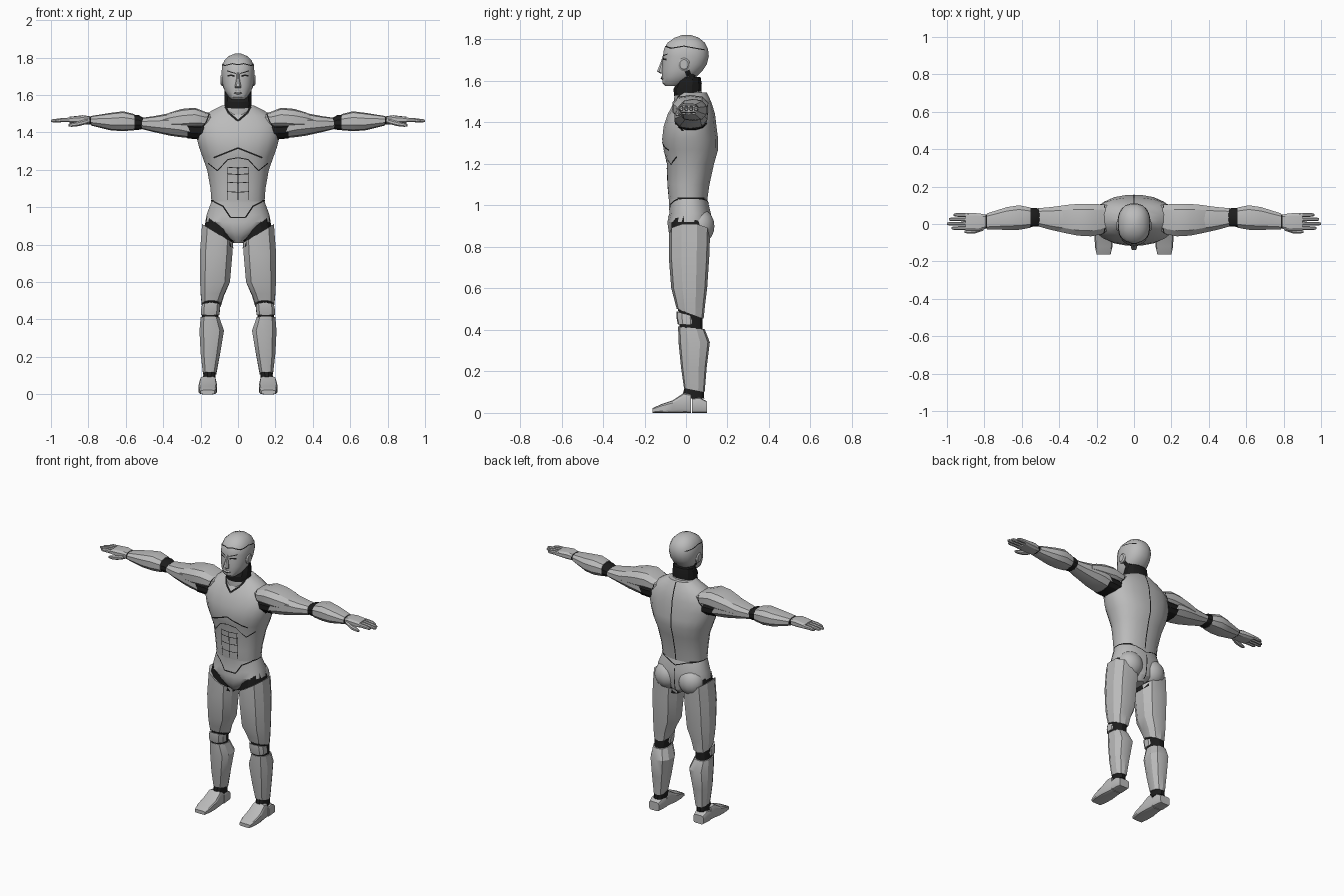
import bpy, bmesh, math
from mathutils import Vector
from mathutils.bvhtree import BVHTree


def material(name, v):
    m = bpy.data.materials.new(name)
    m.diffuse_color = (v, v, v, 1)
    return m


GREY, BLACK = material("armour grey", 0.5), material("joint black", 0.012)
ALL_V, ALL_F = [], []          # collected surface, used to lay seams on it


def make(name, verts, faces, mat, mirror, angle=28):
    bm = bmesh.new()
    vs = [bm.verts.new(v) for v in verts]
    for f in faces:
        bm.faces.new([vs[i] for i in f])
    if angle:
        bmesh.ops.recalc_face_normals(bm, faces=bm.faces)
    me = bpy.data.meshes.new(name)
    bm.to_mesh(me)
    bm.free()
    me.materials.append(mat)
    if angle:
        me.shade_smooth()
        me.set_sharp_from_angle(angle=math.radians(angle))
    ob = bpy.data.objects.new(name, me)
    bpy.context.collection.objects.link(ob)
    if mirror:
        ob.modifiers.new("mirror", 'MIRROR').use_mirror_merge = False
    return ob


def loft(name, axis, rings, mat=GREY, n=12, e=2.3, mirror=True):
    """Rings are (t, a0, a1, b0, b1, slope_a, slope_b) along an axis."""
    verts, faces = [], []
    for r in rings:
        t, a0, a1, b0, b1, sa, sb = tuple(r) + (0,) * (7 - len(r))
        for i in range(n):
            w = 2 * math.pi * (i + 0.5) / n
            c, s = math.cos(w), math.sin(w)
            k = math.cos(math.pi / n)
            c = math.copysign(min(1, abs(c) / k) ** (2 / e), c)
            s = math.copysign(min(1, abs(s) / k) ** (2 / e), s)
            a = (a0 + a1) / 2 + c * (a1 - a0) / 2
            b = (b0 + b1) / 2 + s * (b1 - b0) / 2
            u = t + sa * c + sb * s
            verts.append({'x': (u, a, b), 'y': (a, u, b), 'z': (a, b, u)}[axis])
    for j in range(len(rings) - 1):
        for i in range(n):
            k = (i + 1) % n
            faces.append((j * n + i, j * n + k, j * n + n + k, j * n + n + i))
    last = (len(rings) - 1) * n
    faces += [tuple(range(n)), tuple(range(last, last + n))]
    base = len(ALL_V)
    ALL_V.extend(Vector(v) for v in verts)
    ALL_F.extend(tuple(base + i for i in f) for f in faces)
    return make(name, verts, faces, mat, mirror)


def core(name, rings, mat=GREY, n=20, e=2.3):
    """Body part on the centre line: rings are (z, half width, front, back)."""
    return loft(name, 'z', [(r[0], -r[1], r[1], r[2], r[3]) + tuple(r[4:])
                            for r in rings], mat, n, e, False)


def seam(name, points, view='front', w=0.005, mat=BLACK):
    """Thin ribbon laid on the body along a polyline seen from one side."""
    start, d = {'front': (lambda u, v: (u, -1, v), Vector((0, 1, 0))),
                'back': (lambda u, v: (u, 1, v), Vector((0, -1, 0))),
                'side': (lambda u, v: (2, u, v), Vector((-1, 0, 0)))}[view]
    verts, faces = [], []
    for p, q in zip(points, points[1:]):
        p, q = Vector(p), Vector(q)
        steps = max(2, int((q - p).length / 0.008))
        side = Vector((-(q - p).y, (q - p).x)).normalized() * w / 2
        prev = None
        for i in range(steps + 1):
            m = p.lerp(q, i / steps)
            hits = [TREE.ray_cast(Vector(start(*(m + o))), d)[0] for o in (side, -side)]
            if None in hits:
                prev = None
                continue
            verts += [h - d * 0.002 for h in hits]
            k = len(verts) - 2
            if prev is not None:
                faces.append((prev, prev + 1, k + 1, k))
            prev = k
    make(name, verts, faces, mat, True, 0)


# Torso, pelvis and neck
core("torso", [(1.03, .142, -.083, .103), (1.1, .147, -.09, .113), (1.2, .165, -.092, .135),
               (1.27, .19, -.108, .155), (1.32, .208, -.115, .155), (1.38, .223, -.108, .147),
               (1.44, .22, -.088, .14), (1.49, .18, -.062, .125), (1.52, .135, -.04, .112),
               (1.545, .085, -.03, .1)])
core("pelvis", [(.81, .03, -.045, .08), (.84, .07, -.07, .11), (.87, .115, -.083, .115),
                (.92, .175, -.09, .12), (.96, .168, -.08, .12), (1.03, .142, -.083, .103)])
loft("buttock", 'z', [(.9 + .085 * math.sin(a), .085 - .082 * math.cos(a), .085 + .082 * math.cos(a),
                       .065 - .072 * math.cos(a), .065 + .072 * math.cos(a))
                      for a in [math.radians(-85 + 17 * i) for i in range(11)]], n=16, e=2)
core("neck", [(1.44, .075, -.05, .09), (1.5, .07, -.058, .085), (1.555, .068, -.055, .072, 0, .012)], n=12)
core("neck_joint", [(1.54, .071, -.058, .075, 0, .012), (1.575, .073, -.06, .076, 0, .012),
                    (1.62, .07, -.03, .07)], BLACK, n=12)

# Head with nose and ear caps
core("head", [(1.575, .032, -.1, -.03), (1.59, .05, -.113, .0), (1.62, .07, -.115, .05),
              (1.65, .08, -.116, .08), (1.68, .085, -.113, .1), (1.72, .088, -.111, .11),
              (1.755, .085, -.106, .106), (1.785, .073, -.088, .09), (1.808, .05, -.055, .062),
              (1.821, .018, -.02, .025)])
core("nose", [(1.637, .016, -.125, -.1), (1.646, .017, -.14, -.1), (1.69, .008, -.122, -.1),
              (1.72, .007, -.112, -.1)], n=8)
core("lips", [(1.604, .012, -.115, -.1), (1.612, .024, -.121, -.1), (1.622, .014, -.119, -.1)], n=8)
loft("ear_cap", 'x', [(.07, -.038, .018, 1.648, 1.712), (.086, -.038, .018, 1.648, 1.712),
                      (.093, -.03, .01, 1.657, 1.703)], n=16, e=2)

# Shoulder, arm and hand
loft("shoulder_joint", 'x', [(.17, -.05, .1, 1.36, 1.46), (.27, -.054, .1, 1.368, 1.46)], BLACK)
loft("shoulder_pad", 'x', [(.14, -.035, .1, 1.44, 1.5), (.175, -.055, .105, 1.42, 1.51),
                           (.23, -.066, .108, 1.415, 1.532), (.3, -.062, .107, 1.41, 1.526),
                           (.36, -.05, .102, 1.415, 1.508), (.41, -.035, .095, 1.42, 1.486)], n=10)
loft("upper_arm", 'x', [(.265, -.055, .1, 1.368, 1.48, 0, .025), (.31, -.056, .103, 1.375, 1.5),
                        (.36, -.05, .1, 1.382, 1.504), (.45, -.03, .09, 1.402, 1.487),
                        (.515, -.012, .084, 1.418, 1.478)], n=10)
loft("elbow_joint", 'x', [(.505, -.012, .082, 1.42, 1.478), (.53, -.014, .086, 1.414, 1.492),
                          (.565, -.016, .085, 1.414, 1.494)], BLACK)
loft("forearm", 'x', [(.553, -.02, .088, 1.412, 1.498), (.615, -.031, .1, 1.407, 1.513),
                      (.68, -.031, .09, 1.411, 1.505), (.785, -.03, .057, 1.437, 1.488)], n=10)
loft("wrist_joint", 'x', [(.78, -.024, .052, 1.442, 1.484), (.797, -.024, .052, 1.444, 1.484)], BLACK)
loft("palm", 'x', [(.793, -.026, .05, 1.443, 1.487), (.83, -.036, .057, 1.444, 1.492),
                   (.9, -.034, .06, 1.449, 1.484)], n=10, e=3)
for i, tip in enumerate((.975, 1.0, .99, .965)):
    y = -.022 + i * .0235
    loft("finger", 'x', [(.885, y - .011, y + .011, 1.455, 1.48), (.94, y - .01, y + .01, 1.455, 1.477),
                         (tip - .01, y - .009, y + .009, 1.454, 1.471),
                         (tip, y - .005, y + .005, 1.457, 1.467)], n=8)
loft("thumb", 'x', [(.805, -.035, -.01, 1.446, 1.472), (.85, -.05, -.022, 1.434, 1.46),
                    (.89, -.051, -.03, 1.43, 1.451), (.907, -.047, -.036, 1.433, 1.444)], n=8)

# Leg
loft("hip_joint", 'z', [(.83, .025, .185, -.07, .105, .05), (.9, .03, .165, -.07, .1, .05)], BLACK)
loft("thigh", 'z', [(.86, .028, .192, -.082, .116, .05), (.75, .03, .204, -.083, .112),
                    (.6, .043, .203, -.071, .102), (.53, .075, .199, -.055, .092, 0, -.01),
                    (.478, .092, .193, -.045, .085, 0, -.024)], n=10)
loft("knee_joint", 'z', [(.5, .098, .187, -.038, .08), (.44, .104, .192, -.033, .08),
                         (.39, .105, .195, -.03, .08)], BLACK)
loft("kneecap", 'z', [(.475, .095, .192, -.046, .045, 0, -.015), (.45, .097, .197, -.047, .05, 0, -.013),
                      (.425, .1, .198, -.039, .045)], n=10, e=2.6)
loft("shin", 'z', [(.41, .1, .2, -.038, .09, 0, -.006), (.34, .075, .206, -.036, .115),
                   (.22, .095, .2, -.024, .1), (.11, .116, .187, -.01, .09, 0, -.01)], n=10)
loft("ankle_joint", 'z', [(.12, .122, .183, -.008, .086), (.07, .12, .19, -.02, .088)], BLACK)
loft("foot", 'y', [(-.162, .125, .2, 0, .022), (-.12, .115, .209, 0, .042), (-.065, .112, .211, 0, .06),
                   (-.01, .117, .204, 0, .096), (.025, .12, .2, 0, .09)], n=12, e=5)
loft("heel", 'y', [(.03, .118, .203, 0, .07), (.065, .12, .202, 0, .075), (.102, .126, .197, 0, .055)],
     n=12, e=5)

TREE = BVHTree.FromPolygons(ALL_V, ALL_F)

# Panel seams on the front
seam("collar_seam", [(0, 1.462), (.05, 1.505), (.068, 1.538)], w=.011)
seam("chest_shoulder_seam", [(.15, 1.515), (.168, 1.46), (.215, 1.385), (.214, 1.35)], w=.006)
seam("chest_lower_seam", [(0, 1.317), (.13, 1.265)], w=.008)
seam("rib_seam", [(0, 1.265), (.055, 1.255), (.11, 1.195), (.16, 1.235)])
seam("waist_seam", [(0, .945), (.04, .945), (.08, 1.005), (.14, 1.035)], w=.007)
seam("leg_line_seam", [(.02, .816), (.05, .83), (.11, .873), (.172, .918)], w=.009)
seam("belly_centre_seam", [(0, 1.215), (0, 1.04)], w=.004)
seam("belly_side_seam", [(.055, 1.21), (.055, 1.04)], w=.004)
for z in (1.08, 1.13, 1.175, 1.21):
    seam("belly_cross_seam", [(0, z), (.06, z + .004)], w=.004)

# Panel seams on the back
seam("spine_seam", [(0, 1.54), (0, 1.03)], 'back', .007)
seam("back_waist_seam", [(0, 1.0), (.07, 1.025), (.14, 1.035)], 'back', .006)
seam("buttock_cleft", [(0, .98), (0, .82)], 'back', .006)
seam("back_shoulder_seam", [(.15, 1.52), (.165, 1.46), (.215, 1.38)], 'back', .006)
seam("waist_side_seam", [(-.04, 1.035), (.09, 1.035)], 'side', .006)

# Face details
seam("eye", [(.018, 1.7), (.035, 1.706), (.056, 1.703)], w=.008)
seam("brow", [(.012, 1.715), (.06, 1.73)], w=.005)
seam("mouth", [(0, 1.612), (.024, 1.612)], w=.004)
seam("cap_front_seam", [(0, 1.762), (.03, 1.768), (.07, 1.758)], w=.005)
seam("cap_side_seam", [(-.075, 1.757), (-.01, 1.768), (.06, 1.755), (.09, 1.75)], 'side', .005)
seam("jaw_gap", [(.005, 1.65), (.015, 1.625), (.05, 1.612)], 'side', .025)
